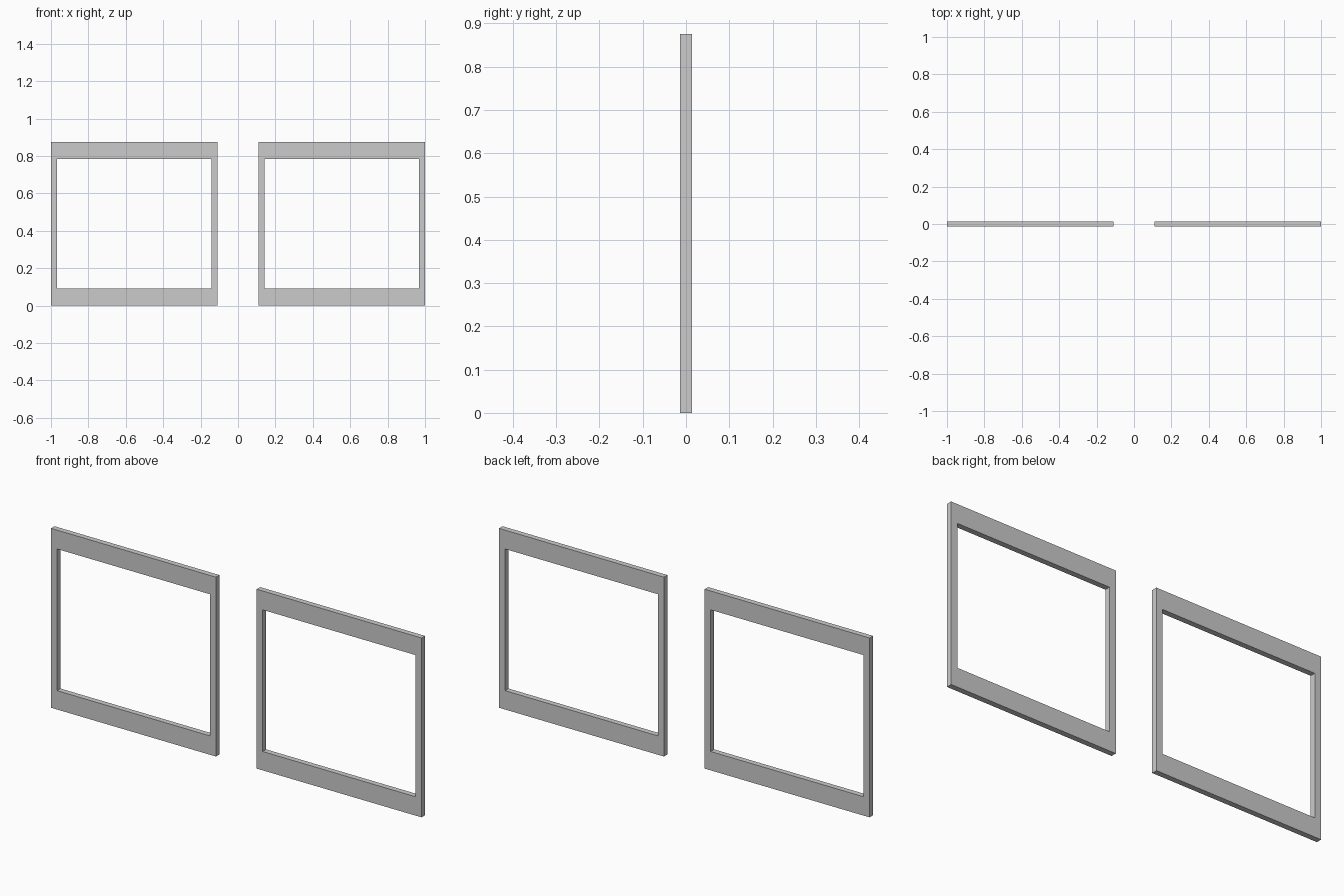
import bpy
import bmesh

if "Cube" in bpy.data.objects:
    bpy.data.objects.remove(bpy.data.objects["Cube"])

WIDTH, HEIGHT, DEPTH = 0.89, 0.875, 0.027   # outer size of one frame
STILE, RAIL = 0.033, 0.092                  # side and top/bottom bar widths


def rect(bm, x0, x1, z0, z1):
    return [bm.verts.new((x, -DEPTH / 2, z))
            for x, z in ((x0, z0), (x1, z0), (x1, z1), (x0, z1))]


def window_frame(name, cx):
    bm = bmesh.new()
    h = WIDTH / 2
    outer = rect(bm, -h, h, 0, HEIGHT)
    inner = rect(bm, -h + STILE, h - STILE, RAIL, HEIGHT - RAIL)
    # flat ring of four faces, then extruded to thickness
    for i in range(4):
        j = (i + 1) % 4
        bm.faces.new((outer[i], outer[j], inner[j], inner[i]))
    ext = bmesh.ops.extrude_face_region(bm, geom=bm.faces[:], use_keep_orig=True)
    moved = [g for g in ext["geom"] if isinstance(g, bmesh.types.BMVert)]
    bmesh.ops.translate(bm, verts=moved, vec=(0, DEPTH, 0))
    bmesh.ops.recalc_face_normals(bm, faces=bm.faces[:])
    mesh = bpy.data.meshes.new(name)
    bm.to_mesh(mesh)
    bm.free()
    obj = bpy.data.objects.new(name, mesh)
    obj.location.x = cx
    bpy.context.collection.objects.link(obj)


# matching left and right frames
for side, sign in (("left", -1), ("right", 1)):
    window_frame(side + "_frame", sign * (1 - WIDTH / 2))
